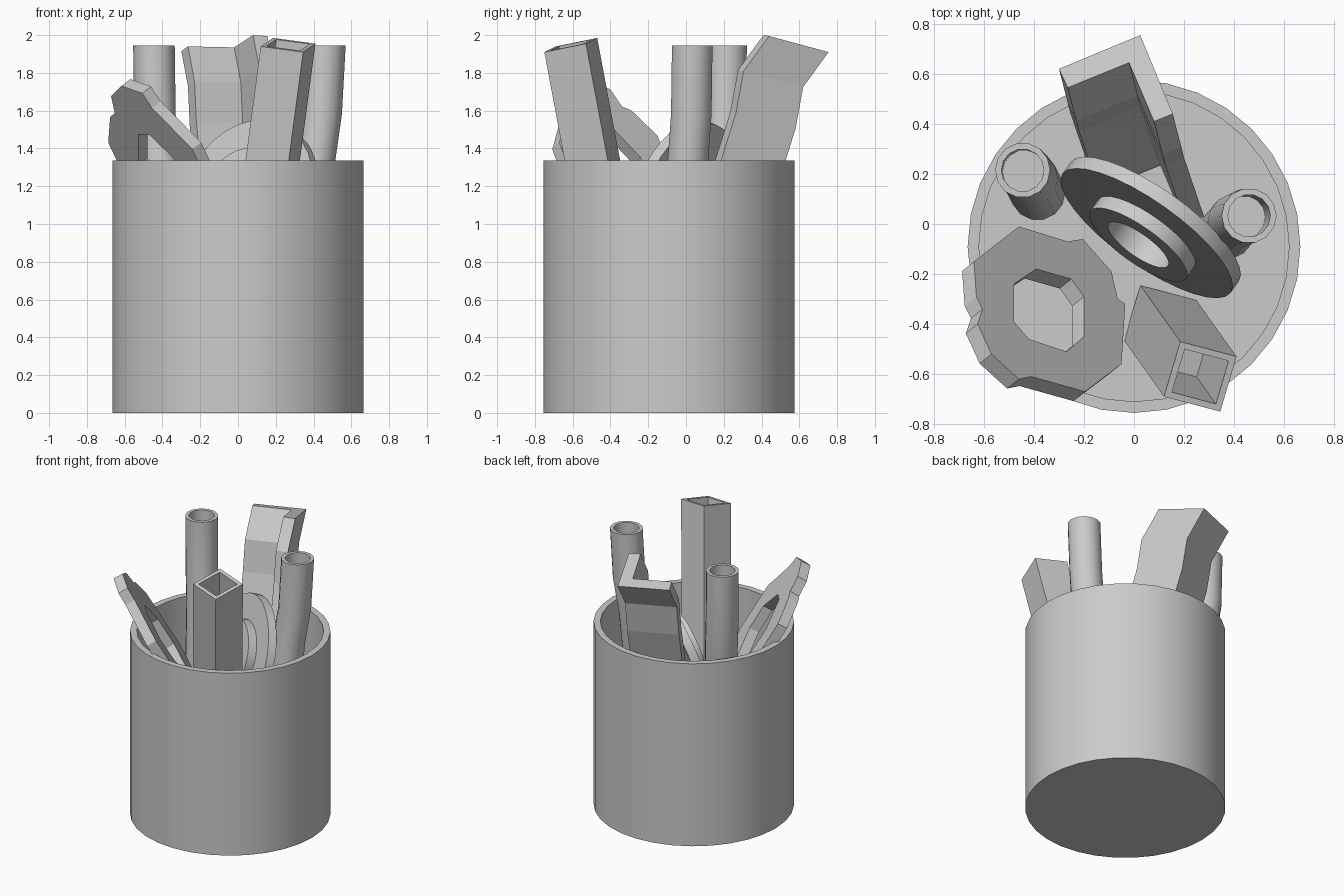
import bpy, bmesh
from math import cos, sin, tau
from mathutils import Vector

if "Cube" in bpy.data.objects:
    bpy.data.objects.remove(bpy.data.objects["Cube"])

FLOOR = 0.76


def finish(name, bm, smooth=False):
    me = bpy.data.meshes.new(name)
    bm.to_mesh(me)
    bm.free()
    ob = bpy.data.objects.new(name, me)
    bpy.context.collection.objects.link(ob)
    if smooth:
        bpy.ops.object.select_all(action='DESELECT')
        bpy.context.view_layer.objects.active = ob
        ob.select_set(True)
        bpy.ops.object.shade_smooth_by_angle(angle=0.7)
    return ob


def loft(name, rings, smooth=False, loop=False):
    """Skin equal-sized rings; cap both ends or join last ring to first."""
    bm = bmesh.new()
    vr = [[bm.verts.new(p) for p in r] for r in rings]
    n = len(vr[0])
    for a, b in zip(vr, vr[1:] + (vr[:1] if loop else [])):
        for i in range(n):
            j = (i + 1) % n
            bm.faces.new((a[i], a[j], b[j], b[i]))
    if not loop:
        bm.faces.new(vr[0])
        bm.faces.new(vr[-1])
    bmesh.ops.recalc_face_normals(bm, faces=bm.faces)
    return finish(name, bm, smooth)


def circle(c, r, n, u=(1, 0, 0), v=(0, 1, 0)):
    c, u, v = Vector(c), Vector(u), Vector(v)
    return [c + r * (cos(tau * i / n) * u + sin(tau * i / n) * v) for i in range(n)]


def shift(ring, d):
    return [Vector(p) + Vector(d) for p in ring]


def scaled(ring, f):
    c = sum((Vector(p) for p in ring), Vector()) / len(ring)
    return [c + f * (Vector(p) - c) for p in ring]


# barrel with raised inner floor
loft("barrel", [circle((0, -0.09, z), r, 32) for r, z in
                ((0.665, 0), (0.665, 1.335), (0.62, 1.335), (0.62, FLOOR))], True)

# two bent round pipes, blind at the top
pipes = {
    "left_pipe": [(-0.385, 0.125, 0.75), (-0.415, 0.185, 1.335),
                  (-0.44, 0.21, 1.58), (-0.445, 0.215, 1.945)],
    "right_pipe": [(0.37, -0.03, 0.75), (0.405, 0.01, 1.335),
                   (0.44, 0.028, 1.58), (0.46, 0.033, 1.945)],
}
for name, path in pipes.items():
    rings = [circle(p, 0.11, 14) for p in path]
    rings += [circle(path[-1], 0.085, 14), circle(path[-2], 0.085, 14)]
    loft(name, rings, True)

# leaning square tube
top = [(0.12, -0.69, 1.94), (0.185, -0.47, 1.985), (0.41, -0.53, 1.955), (0.345, -0.75, 1.91)]
axis = Vector((-0.16, 0.225, -1.2))
hole = scaled(top, 0.78)
loft("square_tube", [shift(top, axis), top, hole, shift(hole, axis * 0.48)])

# bent angle iron: L profile carried along a kinked path
ell = [(-0.3, 0.62, 1.915), (0.025, 0.755, 1.91), (0.155, 0.44, 1.995),
       (0.08, 0.41, 2.0), (-0.02, 0.645, 1.935), (-0.265, 0.545, 1.94)]
kinks = [(0, 0, 0), (0.035, -0.135, -0.185), (0.045, -0.175, -0.405), (0.125, -0.41, -1.16)]
loft("angle_iron", [shift(ell, k) for k in kinks])

# flanged wheel standing on edge
n = Vector((-0.55, -0.78, 0.31)).normalized()
u = Vector((0.82, -0.58, 0)).normalized()
n = (n - u * n.dot(u)).normalized()
v = n.cross(u)
face = Vector((0.05, -0.037, 1.16))
loft("flanged_wheel", [circle(face + n * d, r, 32, u, v) for d, r in
                       ((-0.06, 0.412), (0, 0.412), (0, 0.235), (0.06, 0.235),
                        (0.06, 0.145), (-0.06, 0.145))], True, True)

# leaning plate with an eight-sided hole
outer = [(-0.46, -0.01), (-0.265, -0.07), (-0.205, -0.06), (-0.09, -0.19), (-0.065, -0.3),
         (-0.035, -0.32), (-0.05, -0.56), (-0.195, -0.67), (-0.41, -0.61), (-0.46, -0.62),
         (-0.57, -0.52), (-0.625, -0.4), (-0.605, -0.34), (-0.63, -0.29), (-0.64, -0.15)]
inner = [(-0.39, -0.18), (-0.25, -0.22), (-0.2, -0.29), (-0.2, -0.45),
         (-0.27, -0.51), (-0.42, -0.46), (-0.48, -0.39), (-0.48, -0.24)]
bm = bmesh.new()
edges = []
for pts in (outer, inner):
    vs = [bm.verts.new((x, y, 1.83 - 1.318 * (x + 0.61) - 1.06 * (y + 0.53))) for x, y in pts]
    edges += [bm.edges.new((vs[i - 1], vs[i])) for i in range(len(vs))]
bmesh.ops.triangle_fill(bm, edges=edges, use_beauty=True)
bm.normal_update()
for f in bm.faces:
    if f.normal.z < 0:
        f.normal_flip()
plate = finish("holed_plate", bm)
mod = plate.modifiers.new("thickness", 'SOLIDIFY')
mod.thickness = 0.07
mod.offset = -1
